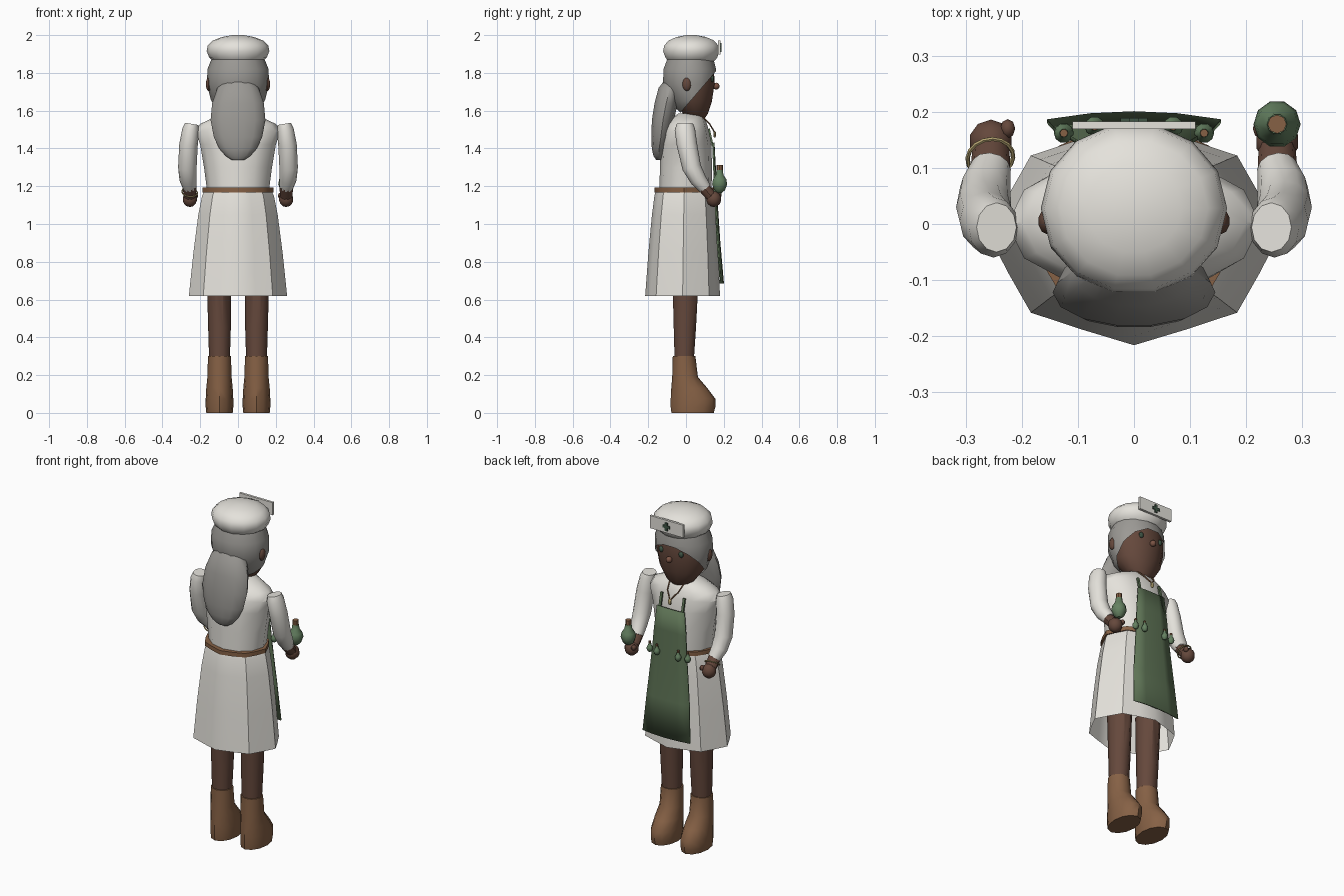
import bpy, bmesh, math
from mathutils import Vector, Matrix

if "Cube" in bpy.data.objects:
    bpy.data.objects.remove(bpy.data.objects["Cube"])


def mat(name, c):
    m = bpy.data.materials.new(name)
    m.diffuse_color = (*c, 1)
    m.use_nodes = True
    m.node_tree.nodes["Principled BSDF"].inputs["Base Color"].default_value = m.diffuse_color
    return m


WHITE = mat("cloth", (.78, .76, .71))
HAIR = mat("grey_hair", (.33, .32, .30))
SKIN = mat("skin", (.13, .065, .045))
BOOT = mat("leather", (.24, .12, .06))
GREEN = mat("green_cloth", (.11, .17, .09))
GLASS = mat("green_glass", (.13, .22, .12))
DARK = mat("dark_green", (.05, .09, .06))
GOLD = mat("brass", (.45, .36, .16))


def finish(name, bm, m, mirror=False, angle=38):
    bmesh.ops.recalc_face_normals(bm, faces=bm.faces)
    me = bpy.data.meshes.new(name)
    bm.to_mesh(me)
    bm.free()
    me.materials.append(m)
    me.shade_smooth()
    me.set_sharp_from_angle(angle=math.radians(angle))
    ob = bpy.data.objects.new(name, me)
    bpy.context.collection.objects.link(ob)
    if mirror:
        ob.modifiers.new("mirror", 'MIRROR')
    return ob


def loft(rings, n=12, follow=False, caps=True, pleat=1.0):
    """rings: (x, y, z, rx, ry); follow tilts each ring along the path."""
    bm = bmesh.new()
    P = [Vector(r[:3]) for r in rings]
    loops = []
    for i, r in enumerate(rings):
        t = P[min(i + 1, len(P) - 1)] - P[max(i - 1, 0)]
        q = Vector((0, 0, 1)).rotation_difference(t) if follow else Matrix.Identity(3).to_quaternion()
        loop = []
        for k in range(n):
            a = 2 * math.pi * k / n
            f = pleat if k % 2 else 1
            loop.append(bm.verts.new(P[i] + q @ Vector((r[3] * f * math.cos(a), r[4] * f * math.sin(a), 0))))
        loops.append(loop)
    for a, b in zip(loops, loops[1:]):
        for k in range(n):
            bm.faces.new((a[k], a[(k + 1) % n], b[(k + 1) % n], b[k]))
    if caps:
        bm.faces.new(loops[0][::-1])
        bm.faces.new(loops[-1])
    return bm


def ball(name, c, s, m, mirror=False, u=10, v=7):
    bm = bmesh.new()
    M = Matrix.Translation(c) @ Matrix.Diagonal((*s, 1))
    bmesh.ops.create_uvsphere(bm, u_segments=u, v_segments=v, radius=1, matrix=M)
    return finish(name, bm, m, mirror)


def box(name, c, s, m, mirror=False, tilt=0):
    bm = bmesh.new()
    M = Matrix.Translation(c) @ Matrix.Rotation(tilt, 4, 'X') @ Matrix.Diagonal((*s, 1))
    bmesh.ops.create_cube(bm, size=1, matrix=M)
    return finish(name, bm, m, mirror)


def bottle(name, x, y, z, r, h, mirror=False):
    prof = [(0, .3), (.12, .72), (.38, 1), (.6, .88), (.8, .5), (1, .42)]
    finish(name, loft([(x, y, z + h * t, r * f, r * f) for t, f in prof], 10), GLASS, mirror)
    finish(name + "_cork", loft([(x, y, z + h * t, r * .4, r * .4) for t in (.95, 1.22)], 8), BOOT, mirror)


# legs and boots
finish("legs", loft([(.098, -.01, .25, .054, .052), (.098, -.006, .45, .06, .062),
                     (.1, -.002, .75, .066, .074)], 10), SKIN, True)
finish("boots", loft([(.098, .035, 0, .07, .112), (.098, .037, .03, .073, .118),
                      (.098, .037, .075, .073, .118), (.098, .018, .13, .07, .096),
                      (.098, -.005, .19, .064, .068), (.098, -.01, .3, .061, .06)], 12), BOOT, True)

# skirt, belt and torso
finish("skirt", loft([(0, -.018, .62, .26, .198), (0, -.015, .85, .236, .184),
                      (0, -.012, 1.05, .21, .168), (0, -.01, 1.15, .19, .157),
                      (0, -.008, 1.18, .175, .15)], 16, caps=False, pleat=.93), WHITE)
finish("belt", loft([(0, -.01, z, .188, .158) for z in (1.168, 1.192)], 16, pleat=.95), BOOT)
finish("torso", loft([(0, -.003, 1.17, .163, .138), (0, 0, 1.3, .18, .138), (0, 0, 1.42, .2, .134),
                      (0, 0, 1.49, .226, .122), (0, .003, 1.53, .2, .108), (0, .01, 1.56, .135, .088),
                      (0, .02, 1.585, .06, .06)], 12), WHITE)

# sleeves, wrists, hands
finish("sleeves", loft([(.255, .1, 1.19, .036, .034), (.265, .065, 1.235, .045, .043),
                        (.268, .03, 1.3, .049, .05), (.262, .005, 1.42, .049, .054),
                        (.25, -.006, 1.5, .045, .054), (.245, -.006, 1.53, .036, .044)], 12, True), WHITE, True)
finish("wrists", loft([(.255, .135, 1.145, .033, .03), (.256, .088, 1.2, .036, .032)], 10, True), SKIN, True)
ball("hands", (.255, .147, 1.132), (.04, .04, .042), SKIN, True)
ball("thumbs", (.225, .17, 1.15), (.014, .018, .016), SKIN, True, 8, 5)
bpy.ops.mesh.primitive_torus_add(location=(-.256, .118, 1.168), rotation=(math.radians(35), .15, 0),
                                 major_radius=.041, minor_radius=.004, major_segments=16, minor_segments=6)
bpy.context.object.name = "bracelet"
bpy.context.object.data.materials.append(GOLD)

# head, and a hair cap made from the same rings cut on a slant
HEAD = [(0, .055, 1.552, .045, .04), (0, .05, 1.585, .088, .068), (0, .032, 1.65, .133, .108),
        (0, .02, 1.74, .155, .134), (0, .02, 1.82, .153, .132), (0, .025, 1.9, .12, .105)]
finish("head", loft(HEAD, 14), SKIN)
finish("neck", loft([(0, .03, z, .052, .05) for z in (1.55, 1.62)], 10), SKIN)
hair = loft([(x, y, z, a + .009, b + .011) for x, y, z, a, b in HEAD], 14)
bmesh.ops.bisect_plane(hair, geom=hair.verts[:] + hair.edges[:] + hair.faces[:],
                       plane_co=(0, .16, 1.81), plane_no=(0, -.25, .215), clear_inner=True)
finish("hair_cap", hair, HAIR)
finish("back_hair", loft([(0, -.06, 1.78, .06, .04), (0, -.085, 1.72, .11, .062), (0, -.105, 1.64, .137, .063),
                          (0, -.122, 1.55, .145, .06), (0, -.133, 1.46, .128, .052),
                          (0, -.142, 1.4, .1, .04), (0, -.145, 1.36, .065, .028),
                          (0, -.145, 1.34, .035, .014)], 14), HAIR)
ball("ears", (.155, .005, 1.74), (.016, .024, .036), SKIN, True)
ball("nose", (0, .16, 1.73), (.018, .018, .018), mat("nose", (.2, .09, .06)))
ball("eyes", (.065, .139, 1.768), (.015, .01, .017), DARK, True)

# cap with front plate and cross
finish("cap", loft([(0, .028, 1.862, .13, .125), (0, .028, 1.88, .152, .14), (0, .028, 1.915, .166, .153),
                    (0, .028, 1.945, .16, .147), (0, .028, 1.972, .132, .122), (0, .028, 1.99, .085, .08),
                    (0, .028, 2.0, .03, .028)], 14), WHITE)
box("cap_plate", (0, .176, 1.935), (.22, .014, .075), WHITE)
box("cross_upright", (0, .185, 1.935), (.016, .008, .048), DARK)
box("cross_bar", (0, .185, 1.935), (.048, .007, .016), DARK)

# apron: curved tapering sheet with two short straps
bm = bmesh.new()
rows = [(.685, .155, .197), (.9, .14, .178), (1.08, .122, .166), (1.19, .112, .16), (1.3, .104, .154), (1.43, .09, .147)]
grid = [[bm.verts.new((w * u, y - .6 * (w * u) ** 2, z)) for u in (-1, -.5, 0, .5, 1)] for z, w, y in rows]
for a, b in zip(grid, grid[1:]):
    for k in range(4):
        bm.faces.new((a[k], a[k + 1], b[k + 1], b[k]))
apron = finish("apron", bm, GREEN)
sol = apron.modifiers.new("thickness", 'SOLIDIFY')
sol.thickness, sol.offset = .008, 0
box("apron_straps", (.074, .131, 1.46), (.014, .01, .09), GREEN, True, .22)

# bottles on the belt and in the hand
bottle("inner_belt_bottle", .07, .174, 1.15, .018, .052, True)
bottle("outer_belt_bottle", .125, .162, 1.15, .018, .052, True)
bottle("held_bottle", .255, .178, 1.165, .042, .12)

# necklace
finish("necklace_cord", loft([(0, .152, 1.485, .004, .004), (.035, .125, 1.53, .004, .004),
                              (.05, .07, 1.585, .004, .004)], 6, True), BOOT, True)
ball("pendant", (0, .152, 1.475), (.012, .008, .018), GOLD, u=8, v=5)
